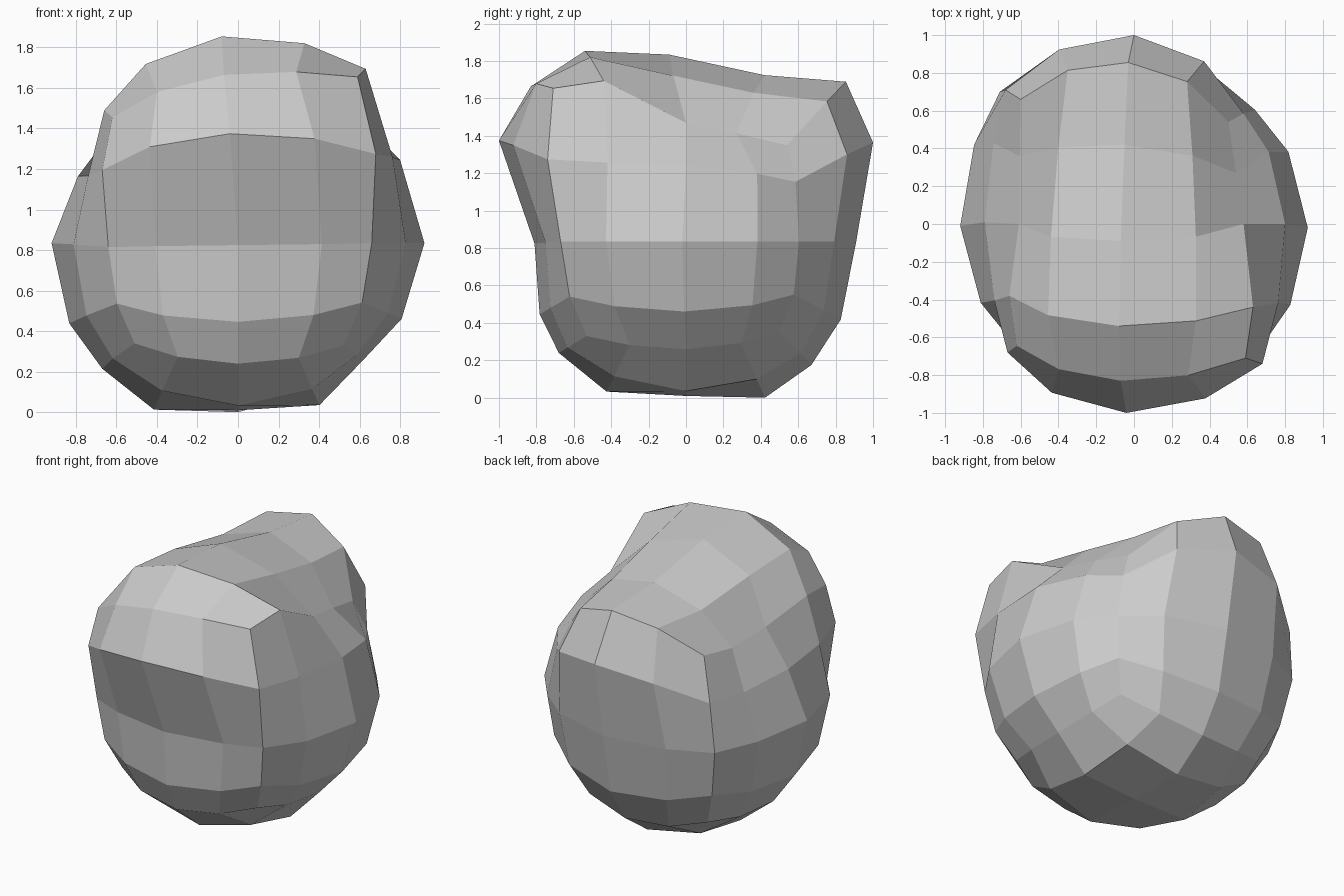
import bpy, bmesh
from mathutils import Vector

if "Cube" in bpy.data.objects:
    bpy.data.objects.remove(bpy.data.objects["Cube"])

R, CZ = 0.92, 0.84          # radius and centre height of the undeformed ball
STEPS = [-1, -0.5, 0, 0.5, 1]


def ball(x, y, z):
    """Point of a cube projected on a ball with a flattened underside."""
    p = Vector((x, y, z)).normalized() * R if (x or y or z) else Vector()
    p.z = max(p.z, -0.82)
    return p + Vector((0, 0, CZ))


# Sculpting controls per layer (cube height): rows front to back, left/middle/right
O = (0, 0, CZ)
LAYERS = {
    -1: [[(-.51, -.54, .345), (0, -.68, .245), (.52, -.53, .335)],
         [(-.67, 0, .22), (0, 0, .015), (.62, 0, .265)],
         [(-.55, .55, .25), (0, .67, .18), (.53, .50, .355)]],
    0: [[(-.64, -.63, .82), (0, -.81, .83), (.66, -.67, .84)],
        [(-.92, -.01, .84), O, (.92, -.02, .84)],
        [(-.71, .70, .83), (0, .91, .84), (.64, .605, .84)]],
    0.5: [[(-.67, -.68, 1.20), (-.04, -1, 1.38), (.68, -.74, 1.28)],
          [(-.79, .01, 1.17), O, (.80, 0, 1.25)],
          [(-.68, .71, 1.17), (0, 1, 1.37), (.58, .585, 1.16)]],
    1: [[(-.62, -.645, 1.46), (-.07, -.83, 1.67), (.59, -.71, 1.66)],
        [(-.66, -.38, 1.495), (-.08, -.54, 1.86), (.63, -.44, 1.70)],
        [(-.61, 0, 1.41), (-.07, -.09, 1.84), (.58, 0, 1.475)],
        [(-.605, .36, 1.40), (-.05, .42, 1.73), (.54, .27, 1.42)],
        [(-.60, .66, 1.46), (-.03, .855, 1.695), (.50, .54, 1.355)]],
}


def blend(t, a, b, c):
    return a * (t * (t - 1) / 2) + b * (1 - t * t) + c * (t * (t + 1) / 2)


def layer_offset(h, x, y):
    rows = LAYERS[h]
    ys = STEPS if len(rows) == 5 else [-1, 0, 1]
    across = [blend(x, *[Vector(p) - ball(cx, cy, h) for p, cx in zip(row, (-1, 0, 1))])
              for row, cy in zip(rows, ys)]
    return across[STEPS.index(y)] if len(rows) == 5 else blend(y, *across)


def surface(x, y, z):
    if z == -0.5:
        off = (layer_offset(-1, x, y) + layer_offset(0, x, y)) / 2
    else:
        off = layer_offset(z, x, y)
    return ball(x, y, z) + off


# Cube shell with 4 x 4 quads per side, pushed onto the sculpted surface
bm = bmesh.new()
verts = {}


def vert(key):
    if key not in verts:
        verts[key] = bm.verts.new(surface(*key))
    return verts[key]


for axis in range(3):
    for side in (-1, 1):
        for i in range(4):
            for j in range(4):
                quad = []
                for di, dj in ((0, 0), (1, 0), (1, 1), (0, 1)):
                    key = [STEPS[i + di], STEPS[j + dj]]
                    key.insert(axis, side)
                    quad.append(vert(tuple(key)))
                bm.faces.new(quad)
bmesh.ops.recalc_face_normals(bm, faces=bm.faces[:])

# Rest the rock on the ground
low = min(v.co.z for v in bm.verts)
bmesh.ops.translate(bm, verts=bm.verts[:], vec=(0, 0, -low))

mesh = bpy.data.meshes.new("rock")
bm.to_mesh(mesh)
bm.free()
rock = bpy.data.objects.new("rock", mesh)
bpy.context.collection.objects.link(rock)
